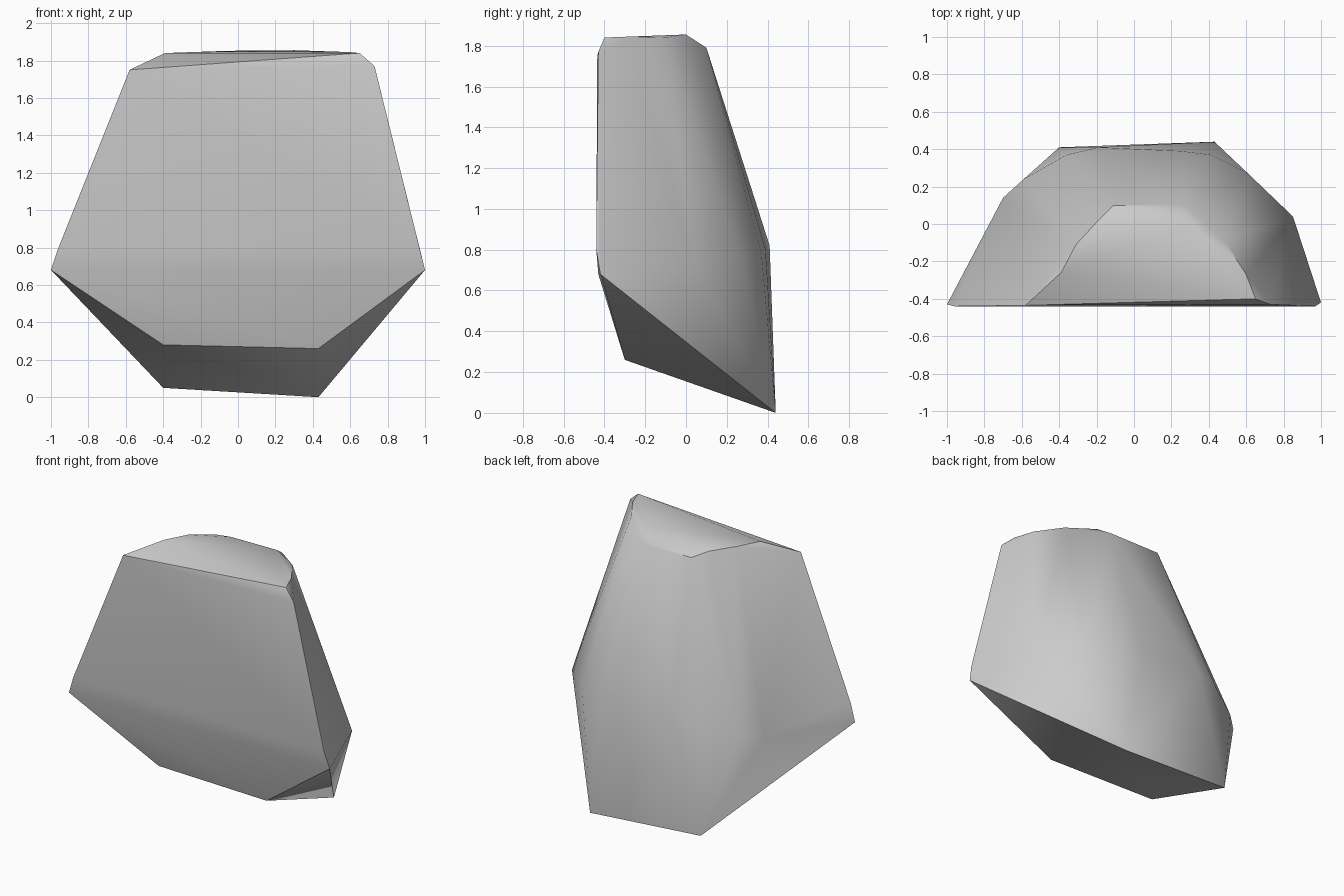
import bpy
import bmesh
from math import radians

cube = bpy.data.objects.get("Cube")
if cube:
    bpy.data.objects.remove(cube, do_unlink=True)

# One stone grey
grey = bpy.data.materials.new("stone_grey")
grey.use_nodes = True
colour = (0.6, 0.6, 0.6, 1)
grey.diffuse_color = colour
grey.node_tree.nodes["Principled BSDF"].inputs["Base Color"].default_value = colour

# Sloping base: front and back corners
base = [(-.40, -.30, .28), (.43, -.30, .26), (.43, .44, 0), (-.40, .41, .05)]
# Widest girdle, running round the back
girdle = [(-1, -.43, .68), (-.70, .14, .71), (-.59, .24, .73), (-.36, .37, .79),
          (-.19, .41, .82), (.25, .39, .80), (.41, .37, .78), (.61, .27, .75),
          (.85, .04, .73), (1, -.42, .68)]
# Bend across the front face
bend = [(-.96, -.44, .80), (.97, -.44, .80)]
# Rim of the worn top, and the ridge inside it
rim = [(-.58, -.435, 1.75), (-.39, -.26, 1.84), (-.31, -.11, 1.84), (-.19, .02, 1.825),
       (-.11, .10, 1.79), (.27, .10, 1.79), (.49, -.10, 1.84), (.60, -.27, 1.845),
       (.65, -.40, 1.84), (.73, -.43, 1.77)]
ridge = [(-.05, 0, 1.852), (.30, 0, 1.855)]

# Stretch a skin over the corners to form the chipped boulder
mesh = bpy.data.meshes.new("boulder")
bm = bmesh.new()
for point in base + girdle + bend + rim + ridge:
    bm.verts.new(point)
hull = bmesh.ops.convex_hull(bm, input=bm.verts)
loose = [v for v in bm.verts if not v.link_faces]
bmesh.ops.delete(bm, geom=loose, context='VERTS')
bmesh.ops.recalc_face_normals(bm, faces=bm.faces)
bm.to_mesh(mesh)
bm.free()
mesh.materials.append(grey)

boulder = bpy.data.objects.new("boulder", mesh)
bpy.context.collection.objects.link(boulder)
bpy.context.view_layer.objects.active = boulder
boulder.select_set(True)
bpy.ops.object.shade_smooth_by_angle(angle=radians(35))
